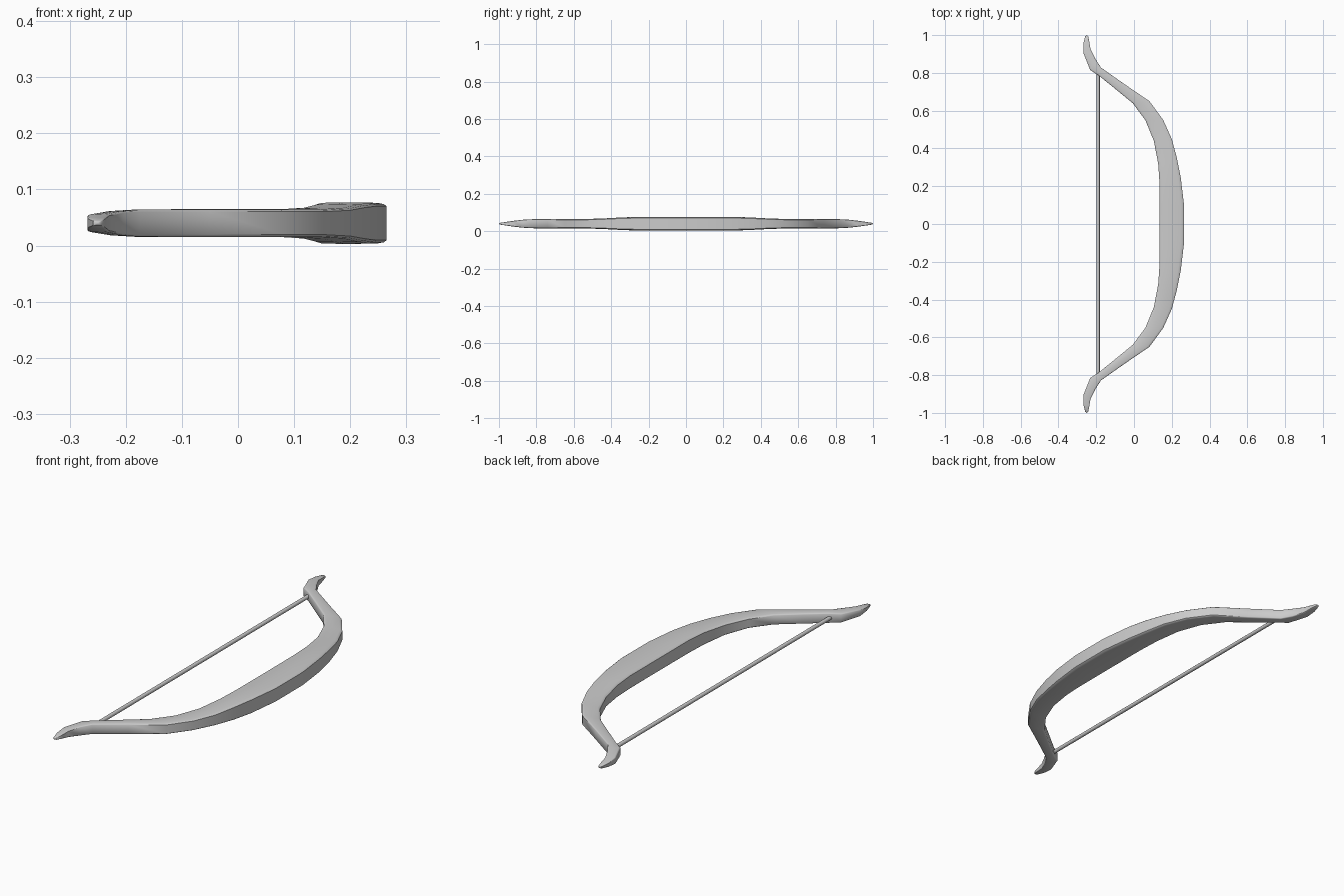
import bpy, bmesh
from mathutils import Vector

if "Cube" in bpy.data.objects:
    bpy.data.objects.remove(bpy.data.objects["Cube"])

MID_Z = 0.04

# stations from grip to tip: inner x, inner y, outer x, outer y, half thickness
half = [
    (0.135, 0.00, 0.265, 0.00, 0.037),
    (0.135, 0.10, 0.265, 0.10, 0.037),
    (0.135, 0.22, 0.247, 0.25, 0.037),
    (0.128, 0.32, 0.227, 0.35, 0.034),
    (0.105, 0.44, 0.200, 0.45, 0.028),
    (0.060, 0.55, 0.155, 0.55, 0.025),
    (-0.007, 0.64, 0.082, 0.65, 0.025),
    (-0.100, 0.716, -0.050, 0.74, 0.025),
    (-0.185, 0.785, -0.175, 0.828, 0.0245),
    (-0.232, 0.815, -0.205, 0.875, 0.022),
    (-0.268, 0.905, -0.230, 0.925, 0.016),
    (-0.268, 0.955, -0.236, 0.962, 0.010),
    (-0.258, 0.995, -0.242, 0.992, 0.005),
]
stations = [(a, -b, c, -d, h) for a, b, c, d, h in half[:0:-1]] + half

# bevelled cross-section: position across the limb, height fraction
top = [(0.0, 0.78), (0.04, 0.90), (0.13, 0.98), (0.5, 1.0), (0.87, 0.98), (0.96, 0.92), (1.0, 0.82)]
section = top + [(t, -z) for t, z in reversed(top)]


def finish(bm, name, angle):
    bmesh.ops.recalc_face_normals(bm, faces=bm.faces)
    me = bpy.data.meshes.new(name)
    bm.to_mesh(me)
    bm.free()
    ob = bpy.data.objects.new(name, me)
    bpy.context.collection.objects.link(ob)
    bpy.ops.object.select_all(action='DESELECT')
    ob.select_set(True)
    bpy.context.view_layer.objects.active = ob
    bpy.ops.object.shade_smooth_by_angle(angle=angle)
    return ob


# bow stave lofted through the stations
bm = bmesh.new()
rings = []
for ix, iy, ox, oy, h in stations:
    a, b = Vector((ix, iy, MID_Z)), Vector((ox, oy, MID_Z))
    rings.append([bm.verts.new(a.lerp(b, t) + Vector((0, 0, z * h))) for t, z in section])
n = len(section)
for r, s in zip(rings, rings[1:]):
    for i in range(n):
        j = (i + 1) % n
        bm.faces.new((r[i], r[j], s[j], s[i]))

# rounded tip caps
for ring, y in ((rings[0], -1.0), (rings[-1], 1.0)):
    c = bm.verts.new((-0.25, y, MID_Z))
    for i in range(n):
        bm.faces.new((ring[i], ring[(i + 1) % n], c))
finish(bm, "bow_stave", 0.7)

# bowstring running straight between the limbs
bpy.ops.mesh.primitive_cylinder_add(vertices=12, radius=0.009, depth=1.63,
                                    location=(-0.19, 0, MID_Z), rotation=(1.5707963, 0, 0))
string = bpy.context.object
string.name = "bowstring"
bpy.ops.object.shade_smooth_by_angle(angle=0.7)
